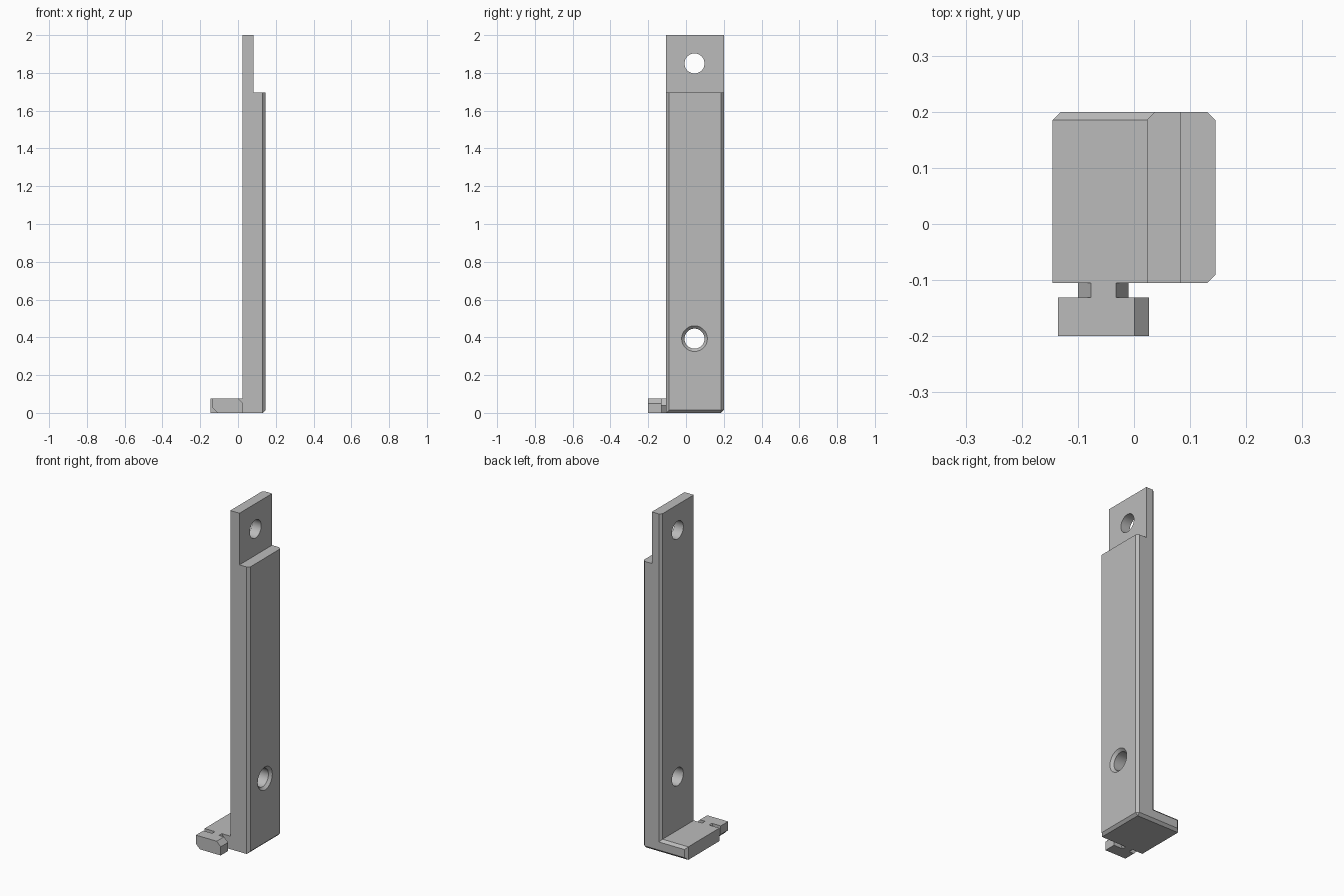
import bpy, bmesh
from math import cos, sin, pi

cube = bpy.data.objects.get("Cube")
if cube:
    bpy.data.objects.remove(cube, do_unlink=True)

grey = bpy.data.materials.new("plain grey")
grey.use_nodes = True
grey.diffuse_color = (0.5, 0.5, 0.5, 1)
grey.node_tree.nodes["Principled BSDF"].inputs["Base Color"].default_value = (0.5, 0.5, 0.5, 1)

FRONT, BACK = -0.105, 0.2        # depth of the bracket
END, INNER, TAB, OUTER = -0.145, 0.023, 0.083, 0.145
FOOT_TOP, STEP, TOP = 0.077, 1.695, 2.0
CHAMFER = 0.0145


def finish(name, bm):
    bmesh.ops.recalc_face_normals(bm, faces=bm.faces)
    mesh = bpy.data.meshes.new(name)
    bm.to_mesh(mesh)
    bm.free()
    mesh.materials.append(grey)
    ob = bpy.data.objects.new(name, mesh)
    bpy.context.collection.objects.link(ob)
    return ob


def extrude_profile(points, y0, y1):
    """Closed x-z outline pushed from y0 to y1."""
    bm = bmesh.new()
    face = bm.faces.new([bm.verts.new((x, y0, z)) for x, z in points])
    out = bmesh.ops.extrude_face_region(bm, geom=[face])["geom"]
    moved = [v for v in out if isinstance(v, bmesh.types.BMVert)]
    bmesh.ops.translate(bm, verts=moved, vec=(0, y1 - y0, 0))
    return bm


def hole_cutter(name, y, z, rings, sides=48):
    """Turned solid along x from (x, radius) rings."""
    bm = bmesh.new()
    loops = [[bm.verts.new((x, y + r * cos(2 * pi * i / sides), z + r * sin(2 * pi * i / sides)))
              for i in range(sides)] for x, r in rings]
    for a, b in zip(loops, loops[1:]):
        for i in range(sides):
            j = (i + 1) % sides
            bm.faces.new((a[i], a[j], b[j], b[i]))
    bm.faces.new(loops[0])
    bm.faces.new(loops[-1])
    ob = finish(name, bm)
    ob.hide_render = True
    return ob


# Bracket: upright, stepped tab and foot in one outline
bm = extrude_profile([(END, 0), (OUTER, 0), (OUTER, STEP), (TAB, STEP), (TAB, TOP),
                      (INNER, TOP), (INNER, FOOT_TOP), (END, FOOT_TOP)], FRONT, BACK)


def is_chamfered(edge):
    a, b = (v.co for v in edge.verts)

    def on(axis, value):
        return abs(a[axis] - value) < 1e-4 and abs(b[axis] - value) < 1e-4
    outer_rim = on(0, OUTER) and not on(2, STEP)
    back_rim = on(1, BACK) and (on(0, INNER) or on(0, END) or on(2, 0) or on(2, FOOT_TOP))
    return outer_rim or back_rim


bmesh.ops.bevel(bm, geom=[e for e in bm.edges if is_chamfered(e)], offset=CHAMFER,
                offset_type='OFFSET', segments=1, profile=0.5, affect='EDGES')
bracket = finish("bracket", bm)

# Screw holes, the lower one countersunk on the outer side
R = 0.053
cutters = [
    hole_cutter("upper_hole_cutter", 0.045, 1.85, [(-0.1, R), (0.2, R)]),
    hole_cutter("lower_hole_cutter", 0.045, 0.393,
                [(-0.1, R), (OUTER - 0.015, R), (OUTER + 0.015, R + 0.03)]),
]
bpy.context.view_layer.objects.active = bracket
for cutter in cutters:
    mod = bracket.modifiers.new("hole", 'BOOLEAN')
    mod.operation = 'DIFFERENCE'
    mod.solver = 'EXACT'
    mod.object = cutter
    bpy.ops.object.modifier_apply(modifier=mod.name)
    bpy.data.objects.remove(cutter, do_unlink=True)

# Hexagonal neck in front of the foot
mid = FOOT_TOP / 2
hexagon = [(-0.0545 + 0.045 * cos(i * pi / 3), mid + mid / sin(pi / 3) * sin(i * pi / 3))
           for i in range(6)]
finish("neck", extrude_profile(hexagon, -0.131, FRONT))

# Locking head with two opposite corners cut
finish("locking_head", extrude_profile(
    [(-0.135, FOOT_TOP), (0.001, FOOT_TOP), (0.027, 0.051), (0.027, 0),
     (-0.109, 0), (-0.135, 0.026)], -0.2, -0.131))

# Smooth hole walls, crisp edges elsewhere
bpy.ops.object.select_all(action='DESELECT')
bracket.select_set(True)
bpy.ops.object.shade_smooth_by_angle(angle=pi / 6)
